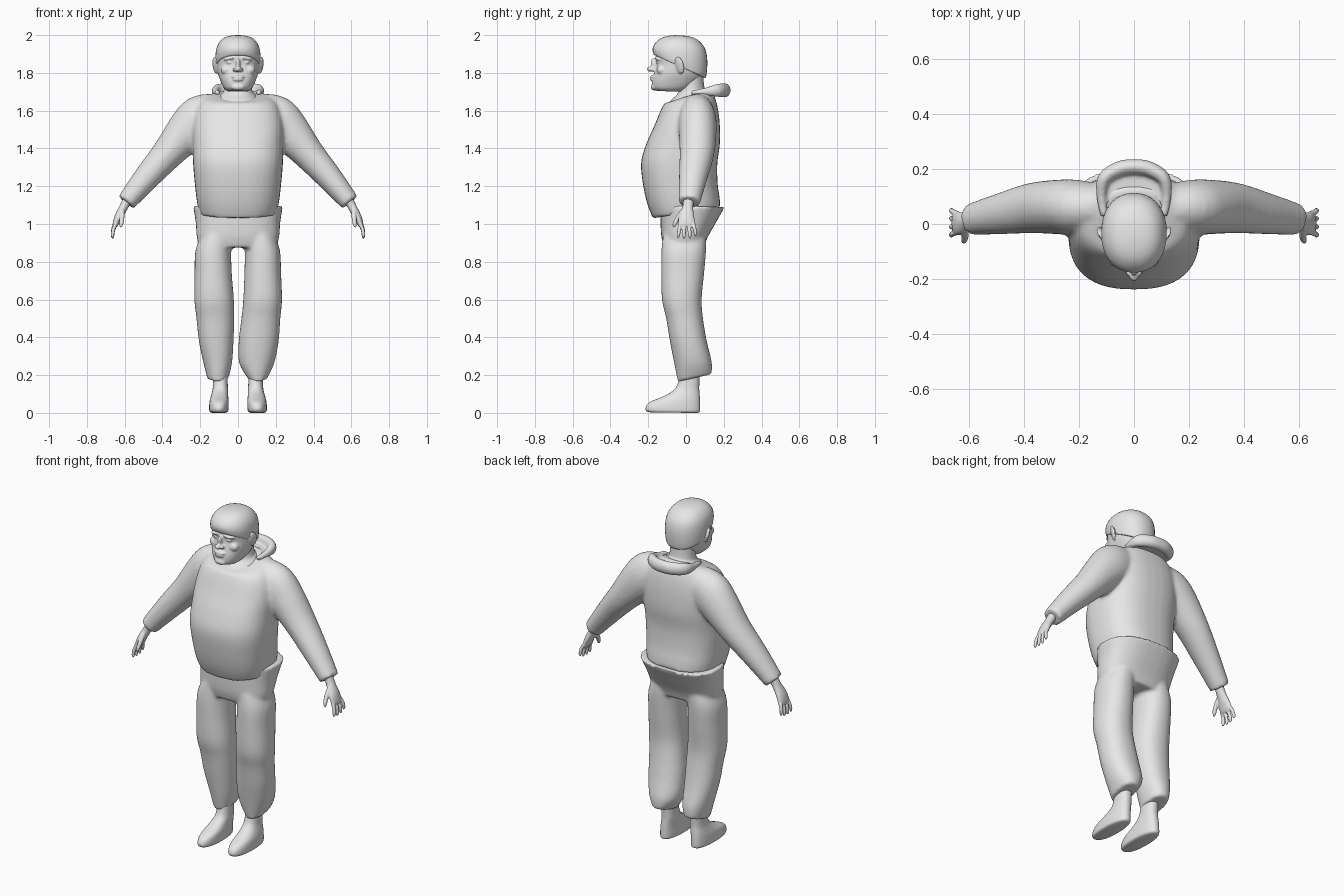
import bpy, bmesh, math
from mathutils import Vector, Matrix, Euler

grey = bpy.data.materials.new("plain_grey")
grey.diffuse_color = (0.8, 0.8, 0.8, 1)


def spline(rows, k=4):
    """Smooth in-between rows (Catmull-Rom on every column)."""
    out = []
    for i in range(len(rows) - 1):
        quad = zip(rows[max(i - 1, 0)], rows[i], rows[i + 1], rows[min(i + 2, len(rows) - 1)])
        quad = list(quad)
        for j in range(k):
            t = j / k
            out.append([0.5 * (2*b + (c-a)*t + (2*a-5*b+4*c-d)*t*t + (3*b-a-3*c+d)*t**3)
                        for a, b, c, d in quad])
    return out + [list(rows[-1])]


def skin(bm, rings):
    """Bridge closed rings of points and cap both ends."""
    loops = [[bm.verts.new(p) for p in r] for r in rings]
    n = len(loops[0])
    for a, b in zip(loops, loops[1:]):
        for i in range(n):
            bm.faces.new((a[i], a[(i+1) % n], b[(i+1) % n], b[i]))
    bm.faces.new(loops[0][::-1])
    bm.faces.new(loops[-1])


def loft(bm, rows, n=36, k=4):
    """Rows: z front, z back, x left, x right, y front, y back, squareness."""
    rings = []
    for zf, zb, xl, xr, yf, yb, p in spline(rows, k):
        ring = []
        for i in range(n):
            a = 2 * math.pi * i / n
            c, s = math.cos(a), math.sin(a)
            u = math.copysign(abs(c) ** (2 / p), c)
            v = math.copysign(abs(s) ** (2 / p), s)
            ring.append(((xl+xr)/2 + u*(xr-xl)/2, (yf+yb)/2 + v*(yb-yf)/2,
                         zf + (zb-zf)*(v+1)/2))
        rings.append(ring)
    skin(bm, rings)


def tube(bm, pts, side=1, ref=(0, 1, 0), n=20, k=4):
    """Points: x, y, z, radius along ref, radius across ref."""
    rows = spline([(p[0]*side,) + tuple(p[1:]) for p in pts], k)
    pos = [Vector(r[:3]) for r in rows]
    rings = []
    for i, r in enumerate(rows):
        t = (pos[min(i+1, len(pos)-1)] - pos[max(i-1, 0)]).normalized()
        b = t.cross(Vector(ref)).normalized()
        a = b.cross(t)
        rings.append([pos[i] + a*r[3]*math.cos(q) + b*r[4]*math.sin(q)
                      for q in (2*math.pi*j/n for j in range(n))])
    skin(bm, rings)


def ball(bm, loc, size, rot=(0, 0, 0)):
    bmesh.ops.create_uvsphere(bm, u_segments=20, v_segments=12, radius=1,
                              matrix=Matrix.LocRotScale(Vector(loc), Euler(rot), Vector(size)))


def finish(bm, name, voxel=0, smooth=4):
    """Turn a bmesh into an object, optionally fusing its pieces into one skin."""
    bmesh.ops.recalc_face_normals(bm, faces=bm.faces[:])
    me = bpy.data.meshes.new(name)
    bm.to_mesh(me)
    bm.free()
    me.materials.append(grey)
    ob = bpy.data.objects.new(name, me)
    bpy.context.collection.objects.link(ob)
    if voxel:
        m = ob.modifiers.new("fuse", 'REMESH')
        m.mode = 'VOXEL'
        m.voxel_size = voxel
        m.use_smooth_shade = True
        m = ob.modifiers.new("soften", 'SMOOTH')
        m.factor, m.iterations = 0.5, smooth
    else:
        bpy.ops.object.select_all(action='DESELECT')
        bpy.context.view_layer.objects.active = ob
        ob.select_set(True)
        bpy.ops.object.shade_smooth_by_angle(angle=math.radians(45))


# sweater: body and both sleeves
bm = bmesh.new()
loft(bm, [(zf, zb, -w, w, yf, yb, p) for zf, zb, w, yf, yb, p in (
    (1.03, 1.09, .205, -.175, .183, 2.5),
    (1.10, 1.14, .218, -.203, .178, 2.5),
    (1.20, 1.21, .228, -.226, .168, 2.5),
    (1.32, 1.32, .238, -.238, .166, 2.5),
    (1.42, 1.43, .240, -.212, .180, 2.5),
    (1.52, 1.54, .240, -.168, .178, 2.5),
    (1.60, 1.63, .220, -.135, .165, 2.5),
    (1.635, 1.69, .185, -.117, .145, 2.3),
    (1.64, 1.715, .130, -.110, .125, 2.0))])
for s in (1, -1):
    tube(bm, [(.12, .06, 1.585, .085, .11), (.20, .06, 1.555, .10, .125),
              (.27, .062, 1.49, .10, .112), (.37, .058, 1.375, .092, .086),
              (.48, .038, 1.25, .076, .070), (.592, .017, 1.115, .058, .052)], s)
finish(bm, "sweater", .011, 5)

# trousers: hips and two slightly different legs
bm = bmesh.new()
loft(bm, [(.875, .875, -.200, .200, -.115, .095, 2.4),
          (.93, .93, -.218, .218, -.130, .115, 2.4),
          (1.01, 1.01, -.224, .224, -.135, .160, 2.4),
          (1.10, 1.09, -.238, .238, -.135, .205, 2.4)])
depth = [(.95, .95, -.120, .105), (.86, .86, -.130, .106), (.74, .74, -.131, .096),
         (.60, .60, -.127, .083), (.50, .50, -.105, .090), (.38, .38, -.085, .110),
         (.26, .27, -.062, .136), (.165, .205, -.043, .136)]
right = [(.03, .19), (.036, .222), (.034, .228), (.028, .233), (.018, .224),
         (.004, .215), (.006, .192), (.052, .155)]
left = [(.03, .19), (.036, .225), (.033, .230), (.022, .231), (.020, .220),
        (.024, .207), (.032, .183), (.050, .163)]
loft(bm, [(d[0], d[1], a, b, d[2], d[3], 2.2) for d, (a, b) in zip(depth, right)])
loft(bm, [(d[0], d[1], -b, -a, d[2], d[3], 2.2) for d, (a, b) in zip(depth, left)])
finish(bm, "trousers", .010, 4)

# bare feet with ankles
for s, name in ((1, "right_foot"), (-1, "left_foot")):
    bm = bmesh.new()
    loft(bm, [(zf, zb, min(s*a, s*b), max(s*a, s*b), yf, yb, 2.3) for zf, zb, a, b, yf, yb in (
        (.30, .30, .055, .135, -.020, .080),
        (.18, .18, .055, .132, -.038, .072),
        (.125, .13, .053, .134, -.060, .070),
        (.088, .10, .052, .142, -.120, .072),
        (.058, .07, .050, .150, -.190, .074),
        (.030, .03, .050, .153, -.213, .075),
        (.008, .008, .053, .151, -.208, .073),
        (.002, .000, .065, .140, -.180, .062))])
    finish(bm, name)

# hands: palm, four fingers, thumb
for s, name in ((1, "right_hand"), (-1, "left_hand")):
    bm = bmesh.new()
    tube(bm, [(.58, .015, 1.14, .029, .025), (.605, .010, 1.09, .028, .023),
              (.632, .003, 1.04, .041, .021), (.648, .003, 1.00, .044, .016),
              (.652, .003, .985, .034, .010)], s)
    for y, drop in ((-.030, .004), (-.008, 0), (.015, .002), (.037, .014)):
        tube(bm, [(.643, y, 1.01, .0105, .0105), (.660, y*1.2, .967+drop, .010, .010),
                  (.664, y*1.35, .935+drop, .009, .009), (.662, y*1.4, .922+drop, .004, .004)],
             s, n=10, k=2)
    tube(bm, [(.615, -.010, 1.075, .015, .015), (.614, -.042, 1.035, .013, .013),
              (.618, -.060, 1.00, .011, .011), (.622, -.066, .982, .005, .005)], s, n=10, k=2)
    finish(bm, name, .004, 2)

# neck widening into the neckline
bm = bmesh.new()
loft(bm, [(1.625, 1.70, -.112, .112, -.107, .115, 2),
          (1.66, 1.71, -.088, .088, -.075, .105, 2),
          (1.70, 1.73, -.074, .074, -.040, .096, 2),
          (1.80, 1.82, -.074, .074, -.030, .090, 2)])
finish(bm, "neck")

# head with face features and ears
bm = bmesh.new()
loft(bm, [(z, zb, -w, w, yf, yb, 2.3) for z, zb, w, yf, yb in (
    (1.704, 1.70, .055, -.150, -.010), (1.718, 1.725, .076, -.174, .040),
    (1.755, 1.765, .094, -.178, .080), (1.80, 1.80, .107, -.168, .095),
    (1.845, 1.845, .112, -.157, .100), (1.88, 1.88, .112, -.160, .100),
    (1.93, 1.93, .105, -.150, .095), (1.97, 1.97, .070, -.11, .06))])
ball(bm, (0, -.164, 1.843), (.013, .022, .036), (.35, 0, 0))    # nose bridge
ball(bm, (0, -.187, 1.820), (.017, .021, .015))                 # nose tip
ball(bm, (0, -.176, 1.780), (.034, .013, .009))                 # upper lip
ball(bm, (0, -.177, 1.765), (.028, .013, .009))                 # lower lip
ball(bm, (0, -.170, 1.725), (.035, .016, .018))                 # chin
for s in (1, -1):
    ball(bm, (s*.017, -.176, 1.817), (.012, .014, .010))        # nostril wing
    ball(bm, (s*.044, -.148, 1.876), (.034, .017, .008), (0, s*.12, s*.25))   # brow
    ball(bm, (s*.043, -.142, 1.855), (.019, .016, .009))        # eye
    ball(bm, (s*.062, -.128, 1.815), (.030, .028, .026))        # cheek
    ball(bm, (s*.120, -.034, 1.840), (.010, .026, .047), (.15, s*.2, s*-.5))  # ear
finish(bm, "head", .005, 3)

# short hair cap
bm = bmesh.new()
loft(bm, [(zf, zb, -w, w, yf, yb, 2.2) for zf, zb, w, yf, yb in (
    (1.893, 1.775, .108, -.158, .095), (1.897, 1.782, .116, -.170, .107),
    (1.925, 1.86, .119, -.177, .113), (1.955, 1.925, .111, -.165, .102),
    (1.982, 1.968, .088, -.135, .070), (1.996, 1.990, .056, -.095, .030),
    (2.0, 1.998, .015, -.05, -.015))])
finish(bm, "hair")

# folded hood: rolled rim and the cloth inside it
bm = bmesh.new()
arc = [(.108, .03, 1.695, .012, .014), (.118, .10, 1.70, .020, .018),
       (.108, .165, 1.707, .034, .025), (.055, .200, 1.708, .036, .028)]
tube(bm, arc + [(0, .208, 1.708, .036, .028)] + [(-p[0],) + p[1:] for p in arc[::-1]],
     ref=(0, 0, 1))
loft(bm, [(1.685, 1.68, -.105, .105, .06, .200, 3),
          (1.700, 1.705, -.105, .105, .06, .200, 3)], k=1)
finish(bm, "hood", .007, 2)
